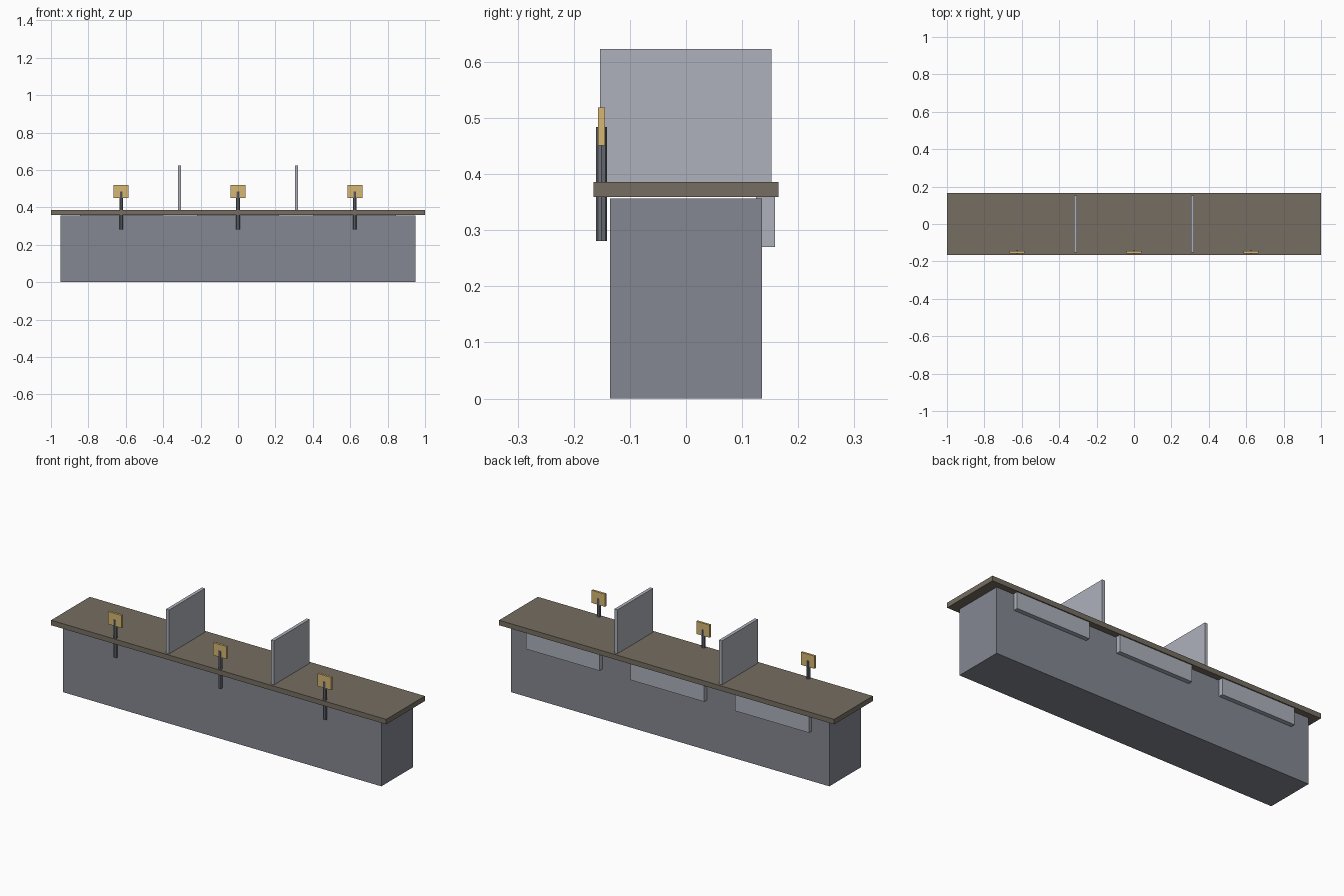
import bpy
import math

if "Cube" in bpy.data.objects:
    bpy.data.objects.remove(bpy.data.objects["Cube"])


def material(name, rgb):
    m = bpy.data.materials.new(name)
    m.diffuse_color = (*rgb, 1)
    m.use_nodes = True
    m.node_tree.nodes["Principled BSDF"].inputs["Base Color"].default_value = m.diffuse_color
    return m


slate = material("slate", (0.23, 0.245, 0.285))
wood = material("wood", (0.18, 0.155, 0.12))
pale = material("pale_panel", (0.42, 0.44, 0.50))
steel = material("steel", (0.16, 0.17, 0.20))
gold = material("gold", (0.67, 0.47, 0.17))


def box(name, x, y, z, mat):
    """Box spanning the (low, high) ranges on each axis."""
    ranges = (x, y, z)
    bpy.ops.mesh.primitive_cube_add(size=1, location=[(a + b) / 2 for a, b in ranges])
    ob = bpy.context.object
    ob.name = name
    ob.scale = [b - a for a, b in ranges]
    bpy.ops.object.transform_apply(location=False, rotation=False, scale=True)
    ob.data.materials.append(mat)
    return ob


def post(name, x, y, z, radius, mat):
    bpy.ops.mesh.primitive_cylinder_add(vertices=8, radius=radius, depth=z[1] - z[0],
                                        location=(x, y, (z[0] + z[1]) / 2))
    ob = bpy.context.object
    ob.name = name
    ob.data.materials.append(mat)


# Counter body and overhanging top
box("counter_base", (-0.95, 0.95), (-0.135, 0.135), (0, 0.356), slate)
box("counter_top", (-1, 1), (-0.165, 0.165), (0.359, 0.386), wood)

# Dividers between the stations
for i, x in enumerate((-0.3125, 0.3125)):
    box(f"divider_{i + 1}", (x - 0.009, x + 0.009), (-0.153, 0.152), (0.386, 0.623), pale)

# Three stations: post with sign plate in front, drawer behind
for i, x in enumerate((-0.625, 0, 0.625)):
    post(f"sign_post_{i + 1}", x, -0.1505, (0.281, 0.484), 0.0095, steel)
    box(f"sign_plate_{i + 1}", (x - 0.04, x + 0.04), (-0.1565, -0.1445), (0.451, 0.519), gold)
    box(f"drawer_{i + 1}", (x - 0.22, x + 0.22), (0.125, 0.159), (0.27, 0.36), pale)
